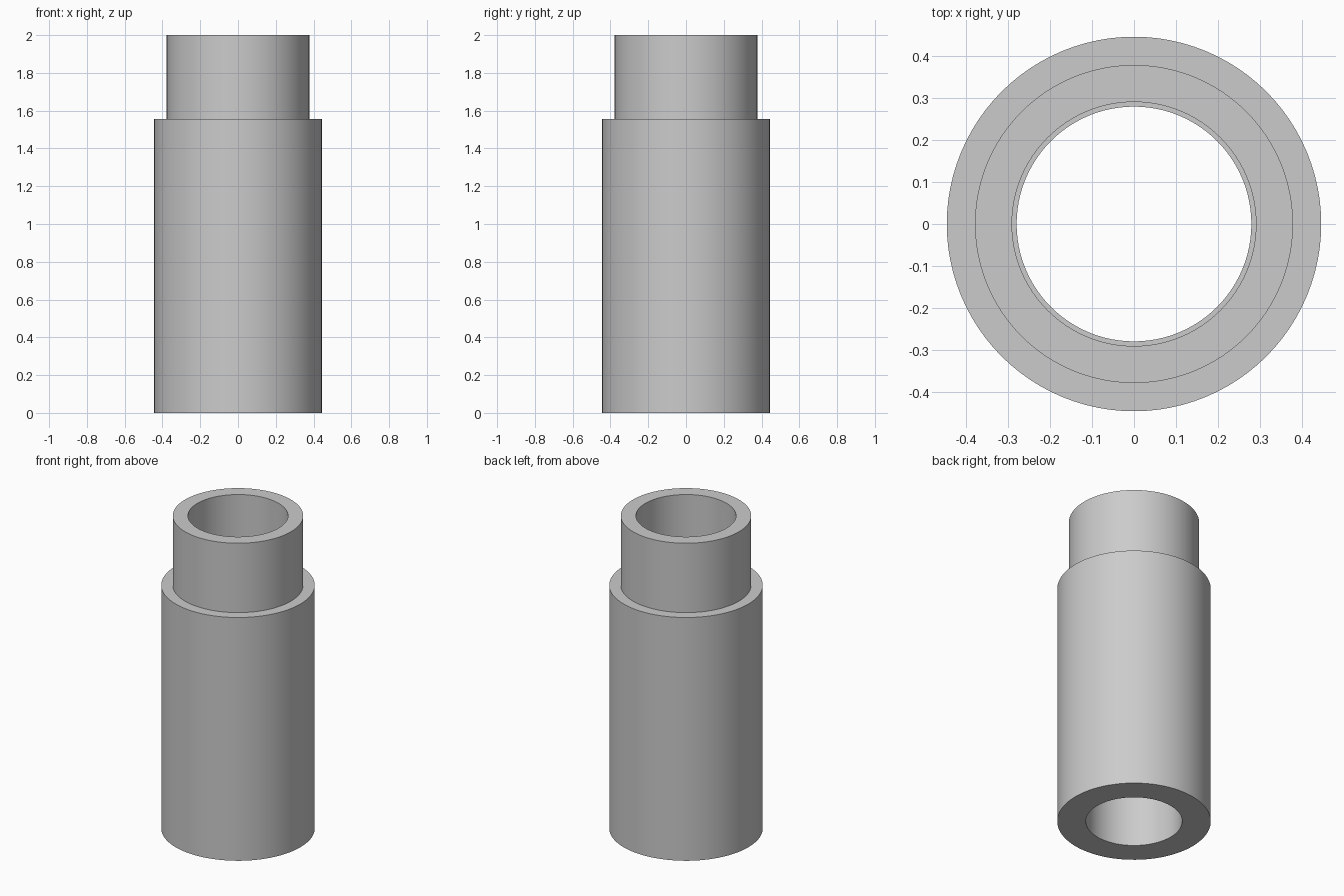
import bpy
import bmesh
import math

cube = bpy.data.objects.get("Cube")
if cube:
    bpy.data.objects.remove(cube, do_unlink=True)

SEGMENTS = 96

# Single plain grey
grey = bpy.data.materials.new("light_grey")
colour = (0.6, 0.6, 0.6, 1)
grey.diffuse_color = colour
grey.use_nodes = True
grey.node_tree.nodes["Principled BSDF"].inputs["Base Color"].default_value = colour


def lathe(name, profile):
    """Spin a closed (radius, z) outline around the z axis."""
    bm = bmesh.new()
    verts = [bm.verts.new((r, 0, z)) for r, z in profile]
    edges = [bm.edges.new((a, b)) for a, b in zip(verts, verts[1:] + verts[:1])]
    bmesh.ops.spin(bm, geom=verts + edges, cent=(0, 0, 0), axis=(0, 0, 1),
                   angle=math.tau, steps=SEGMENTS, use_merge=True)
    bmesh.ops.remove_doubles(bm, verts=bm.verts[:], dist=1e-5)
    bmesh.ops.recalc_face_normals(bm, faces=bm.faces[:])
    mesh = bpy.data.meshes.new(name)
    bm.to_mesh(mesh)
    bm.free()
    obj = bpy.data.objects.new(name, mesh)
    bpy.context.collection.objects.link(obj)
    mesh.materials.append(grey)
    bpy.ops.object.select_all(action="DESELECT")
    obj.select_set(True)
    bpy.context.view_layer.objects.active = obj
    bpy.ops.object.shade_smooth_by_angle(angle=math.radians(30))
    return obj


# Hollow sleeve: wide body, narrower neck, bore with a small inner ledge
body_radius, neck_radius = 0.445, 0.378
bore_radius, neck_bore_radius = 0.279, 0.29
shoulder, top = 1.556, 2.0
lathe("stepped_sleeve", [
    (bore_radius, 0), (body_radius, 0),
    (body_radius, shoulder), (neck_radius, shoulder),
    (neck_radius, top), (neck_bore_radius, top),
    (neck_bore_radius, shoulder), (bore_radius, shoulder),
])
